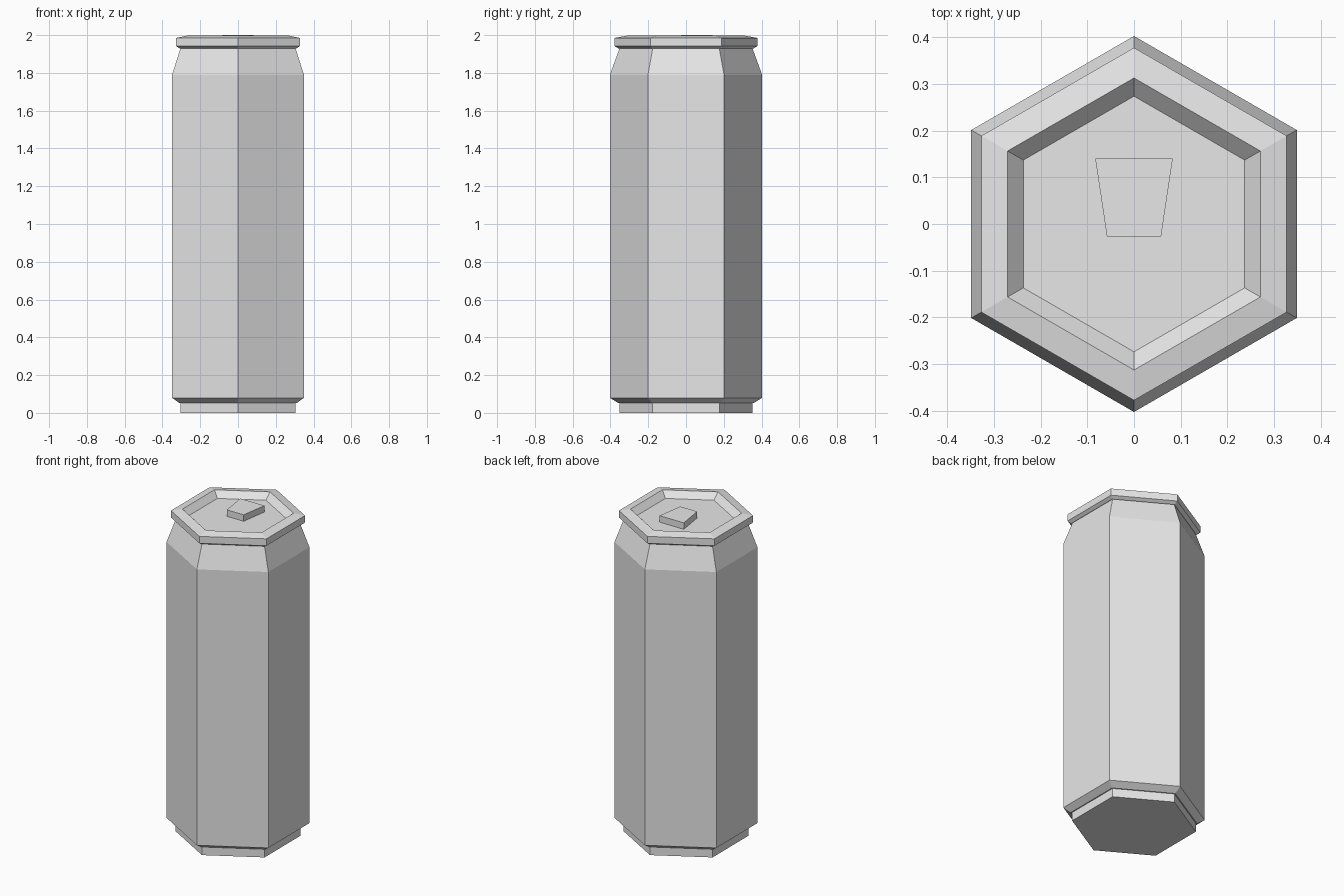
import bpy
import bmesh
from math import cos, sin, pi

cube = bpy.data.objects.get("Cube")
if cube:
    bpy.data.objects.remove(cube, do_unlink=True)

SIDES = 6

metal = bpy.data.materials.new("light_grey_metal")
metal.use_nodes = True
grey = (0.8, 0.8, 0.8, 1)
metal.diffuse_color = grey
metal.node_tree.nodes["Principled BSDF"].inputs["Base Color"].default_value = grey


def add_object(name, rings):
    """Bridge successive rings of points and cap both ends."""
    bm = bmesh.new()
    loops = [[bm.verts.new(p) for p in ring] for ring in rings]
    for low, high in zip(loops, loops[1:]):
        n = len(low)
        for i in range(n):
            j = (i + 1) % n
            bm.faces.new((low[i], low[j], high[j], high[i]))
    bm.faces.new(loops[0][::-1])
    bm.faces.new(loops[-1])
    bmesh.ops.recalc_face_normals(bm, faces=bm.faces[:])
    mesh = bpy.data.meshes.new(name)
    bm.to_mesh(mesh)
    bm.free()
    mesh.materials.append(metal)
    obj = bpy.data.objects.new(name, mesh)
    bpy.context.collection.objects.link(obj)
    return obj


def hexagon(radius, z):
    """Ring with its corners on the front and back."""
    angles = [pi / 2 + 2 * pi * i / SIDES for i in range(SIDES)]
    return [(radius * cos(a), radius * sin(a), z) for a in angles]


def lathe(name, profile):
    return add_object(name, [hexagon(r, z) for r, z in profile])


# Base foot
lathe("base_foot", [(0.353, 0), (0.353, 0.055)])

# Main body with lower chamfer and tapered shoulder
lathe("can_body", [(0.36, 0.053), (0.403, 0.08), (0.403, 1.79), (0.35, 1.935)])

# Lid with raised rim and sunken panel
lathe("lid", [(0.358, 1.93), (0.378, 1.942), (0.378, 1.985),
              (0.313, 1.997), (0.274, 1.96)])

# Pull tab, wider toward the back
outline = [(-0.058, -0.027), (0.058, -0.027), (0.083, 0.14), (-0.083, 0.14)]
add_object("pull_tab", [[(x, y, z) for x, y in outline] for z in (1.955, 2.0)])
